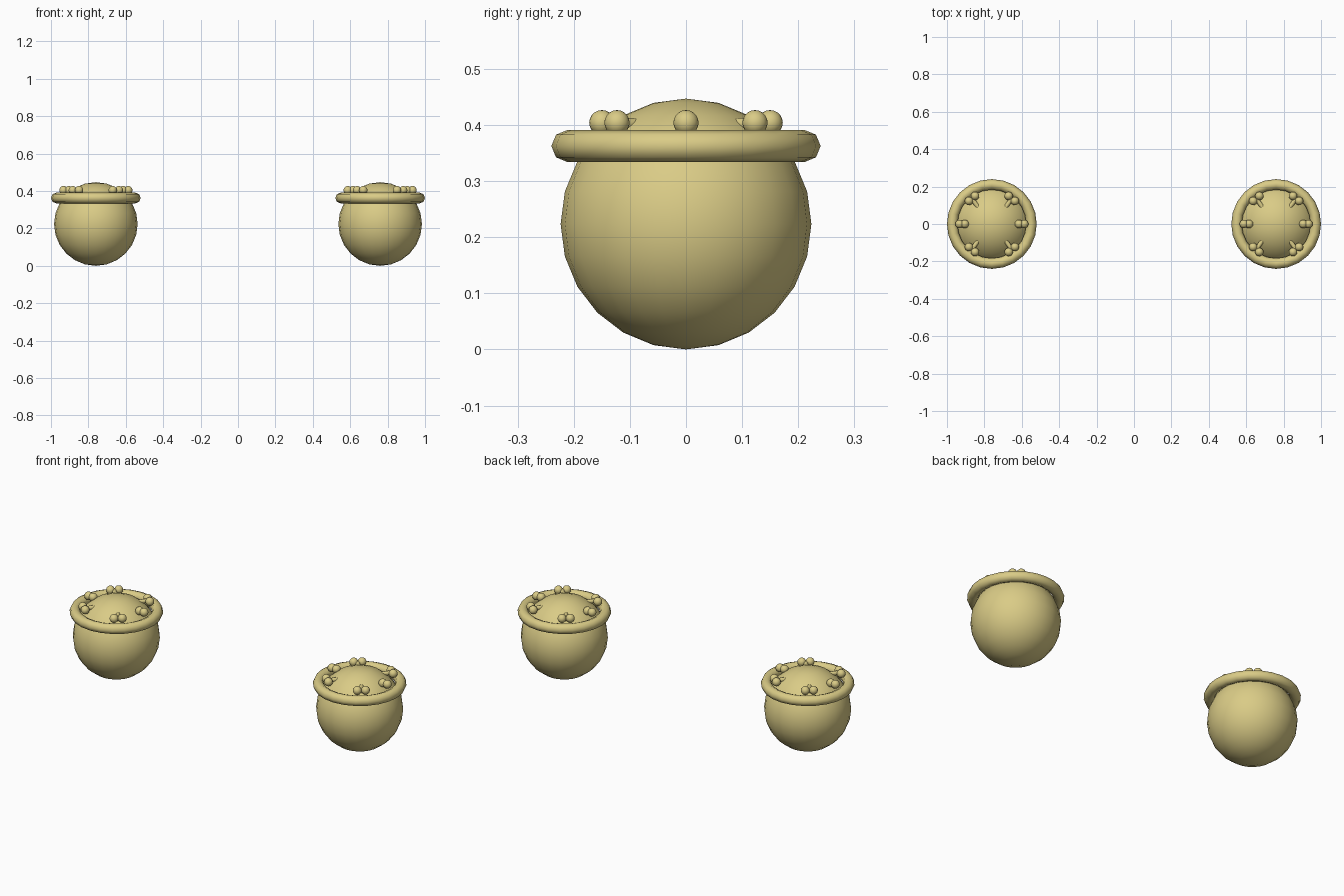
import bpy
import math
from mathutils import Vector

cube = bpy.data.objects.get("Cube")
if cube:
    bpy.data.objects.remove(cube)

tan = bpy.data.materials.new("pale_tan")
tan.use_nodes = True
COLOUR = (0.70, 0.60, 0.24, 1)
tan.diffuse_color = COLOUR
tan.node_tree.nodes["Principled BSDF"].inputs["Base Color"].default_value = COLOUR

SPACING = 0.76   # pot centre from the middle
BEAD_Z = 0.404
BEAD_R = 0.0225


def finish(name):
    ob = bpy.context.object
    ob.name = name
    ob.data.materials.append(tan)
    bpy.ops.object.shade_smooth_by_angle(angle=math.radians(60))


def ball(name, loc, radius, segments, rings):
    bpy.ops.mesh.primitive_uv_sphere_add(segments=segments, ring_count=rings,
                                         radius=radius, location=loc)
    finish(name)


def rod(name, start, end, radius):
    a, b = Vector(start), Vector(end)
    bpy.ops.mesh.primitive_cylinder_add(vertices=12, radius=radius,
                                        depth=(b - a).length, location=(a + b) / 2)
    bpy.context.object.rotation_euler = (b - a).to_track_quat('Z', 'Y').to_euler()
    finish(name)


def pot(side, cx):
    # Round body and rolled rim
    ball(side + "_body", (cx, 0, 0.2235), 0.2235, 24, 12)
    bpy.ops.mesh.primitive_torus_add(major_radius=0.2115, minor_radius=0.0285,
                                     major_segments=24, minor_segments=8,
                                     location=(cx, 0, 0.3625))
    finish(side + "_rim")

    # Bead pairs on the left and right of the opening
    for sx in (-1, 1):
        for r in (0.173, 0.145):
            ball(side + "_side_bead", (cx + sx * r, 0, BEAD_Z), BEAD_R, 16, 10)
        # Knobbed pegs at the four diagonals
        for sy in (-1, 1):
            for x, y in ((0.09, 0.15), (0.123, 0.123)):
                ball(side + "_diagonal_bead", (cx + sx * x, sy * y, BEAD_Z), BEAD_R, 16, 10)
            rod(side + "_peg", (cx + sx * 0.107, sy * 0.137, 0.401),
                (cx + sx * 0.07, sy * 0.085, 0.401), 0.0115)


pot("left", SPACING)
pot("right", -SPACING)
